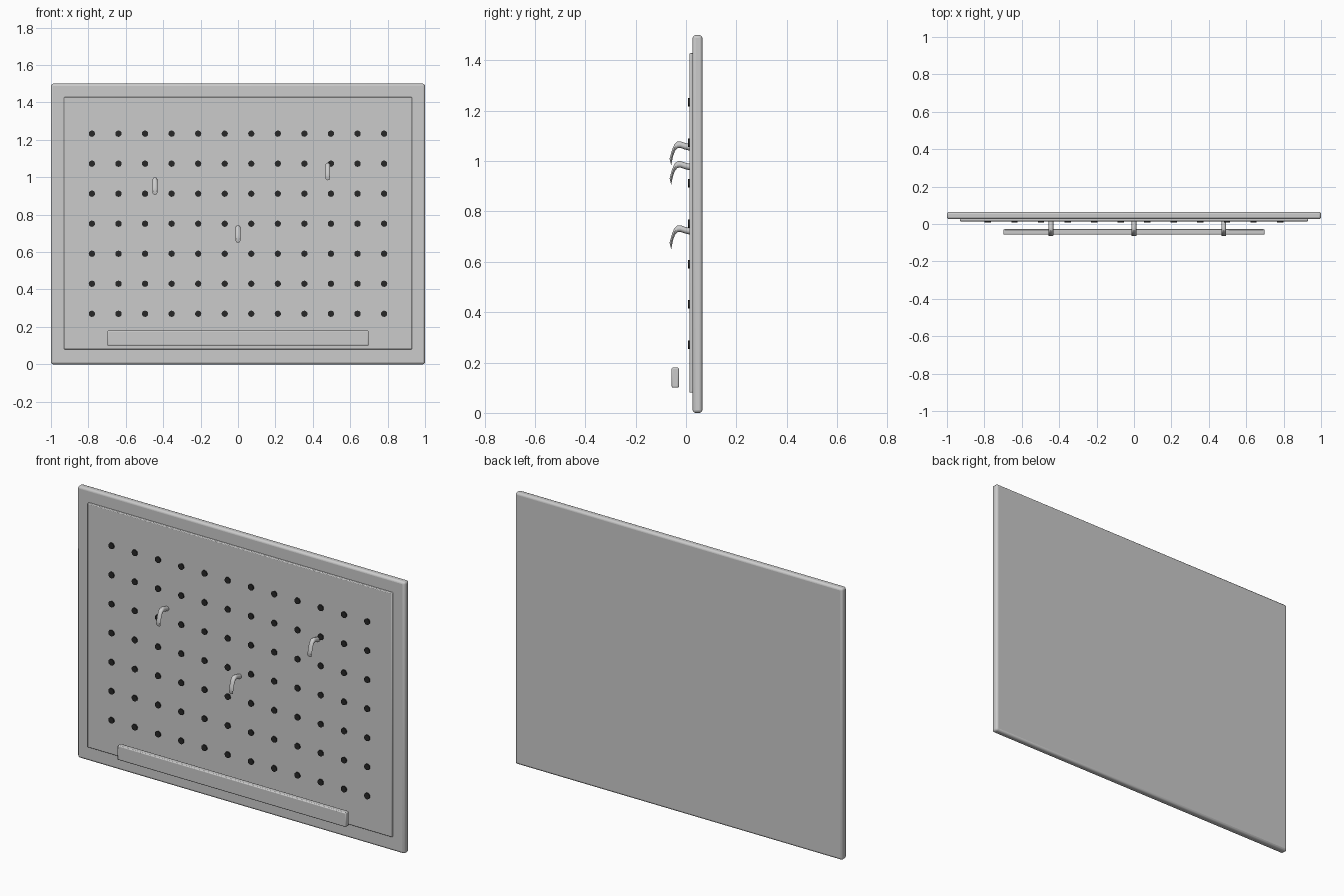
import bpy, bmesh, math
from mathutils import Vector

if "Cube" in bpy.data.objects:
    bpy.data.objects.remove(bpy.data.objects["Cube"], do_unlink=True)


def material(name, colour):
    m = bpy.data.materials.new(name)
    m.use_nodes = True
    m.diffuse_color = (*colour, 1)
    m.node_tree.nodes["Principled BSDF"].inputs["Base Color"].default_value = (*colour, 1)
    return m


GREY = material("light grey", (0.6, 0.6, 0.6))
DARK = material("hole black", (0.02, 0.02, 0.02))


def finish(name, bm, mat):
    bmesh.ops.recalc_face_normals(bm, faces=bm.faces)
    mesh = bpy.data.meshes.new(name)
    bm.to_mesh(mesh)
    bm.free()
    mesh.materials.append(mat)
    ob = bpy.data.objects.new(name, mesh)
    bpy.context.collection.objects.link(ob)
    bpy.ops.object.select_all(action="DESELECT")
    ob.select_set(True)
    bpy.context.view_layer.objects.active = ob
    bpy.ops.object.shade_smooth_by_angle(angle=math.radians(35))
    return ob


def box(name, low, high, bevel, segments=3):
    low, high = Vector(low), Vector(high)
    bm = bmesh.new()
    bmesh.ops.create_cube(bm, size=1)
    bmesh.ops.scale(bm, vec=high - low, verts=bm.verts)
    bmesh.ops.translate(bm, vec=(low + high) / 2, verts=bm.verts)
    ob = finish(name, bm, GREY)
    mod = ob.modifiers.new("rounded edges", "BEVEL")
    mod.width = bevel
    mod.segments = segments


# Backing board, raised panel and the ledge in front
box("backing_board", (-1, 0.026, 0), (1, 0.065, 1.5), 0.012)
box("peg_panel", (-0.93, 0.014, 0.08), (0.93, 0.03, 1.428), 0.004, 2)
box("ledge", (-0.698, -0.057, 0.1), (0.698, -0.028, 0.18), 0.005, 2)

# Grid of dark peg holes, drawn as short discs
bm = bmesh.new()
for col in range(12):
    for row in range(7):
        new = bmesh.ops.create_cone(bm, cap_ends=True, segments=12,
                                    radius1=0.017, radius2=0.017, depth=0.01)["verts"]
        for v in new:
            x, y, z = v.co
            v.co = (x - 0.781 + 0.142 * col, z + 0.013, y + 0.27 + 0.1605 * row)
finish("peg_holes", bm, DARK)

# Hooks: upright rings swept along an arched path (y, z)
PATH = [(0.016, 0.054), (-0.005, 0.059), (-0.022, 0.065), (-0.034, 0.064),
        (-0.045, 0.053), (-0.053, 0.033), (-0.058, 0.013), (-0.062, -0.004)]


def hook(name, x, z, sides=12, radius=0.013):
    bm = bmesh.new()
    rings = []
    for i, (py, pz) in enumerate(PATH):
        lean = 0.05 * max(0, i - 2)
        ring = []
        for k in range(sides):
            a = math.tau * k / sides
            up = radius * math.sin(a)
            ring.append(bm.verts.new((x + radius * math.cos(a),
                                      py - up * math.sin(lean),
                                      z + pz + up * math.cos(lean))))
        rings.append(ring)
    for a, b in zip(rings, rings[1:]):
        for k in range(sides):
            n = (k + 1) % sides
            bm.faces.new((a[k], a[n], b[n], b[k]))
    bm.faces.new(rings[0])
    bm.faces.new(rings[-1])
    finish(name, bm, GREY)


hook("hook_left", 0.48, 1.0)
hook("hook_right", -0.444, 0.922)
hook("hook_middle", 0, 0.667)
